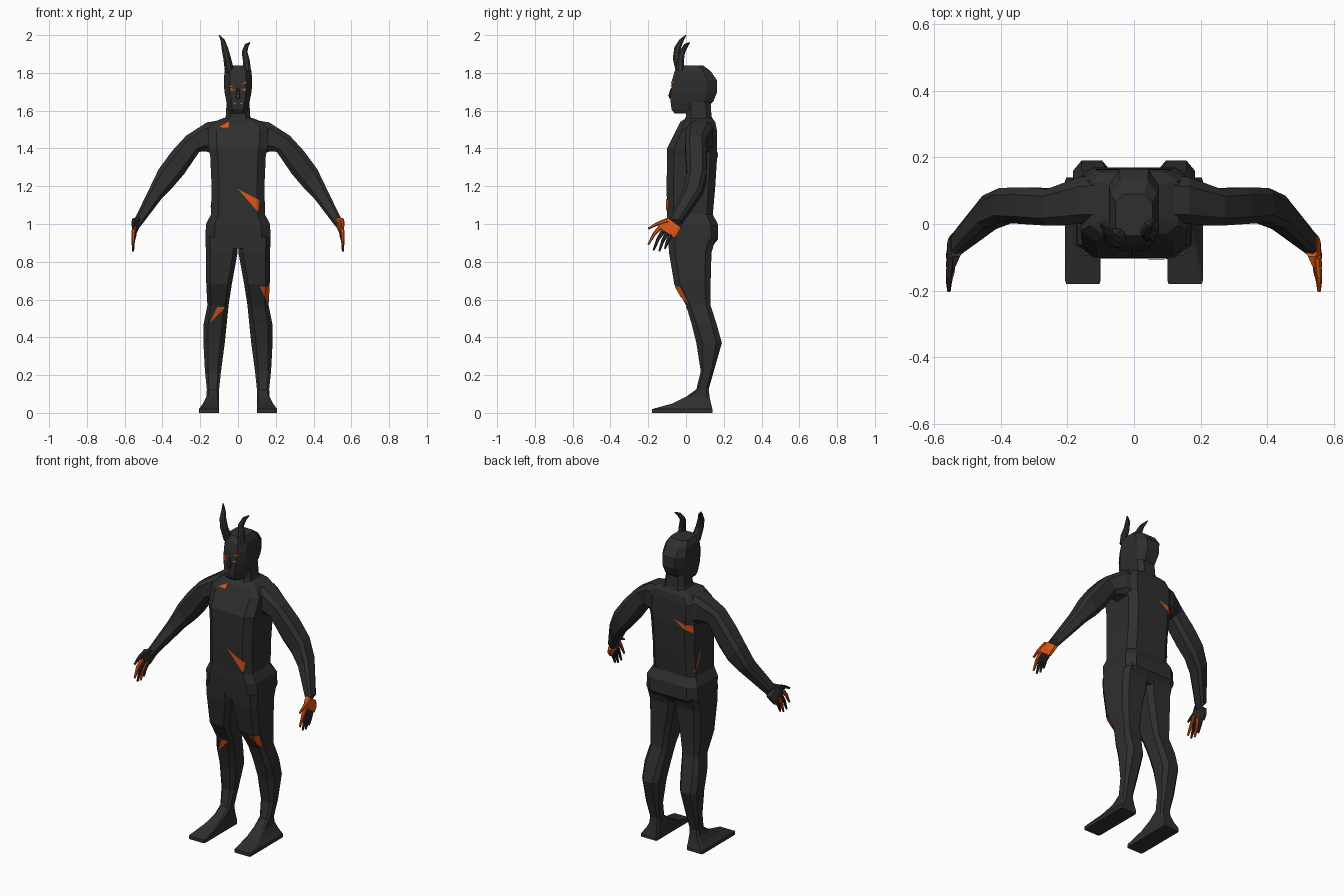
import bpy, bmesh
from mathutils import Vector as V
from mathutils.bvhtree import BVHTree

if "Cube" in bpy.data.objects:
    bpy.data.objects.remove(bpy.data.objects["Cube"])


def material(name, rgb):
    m = bpy.data.materials.new(name)
    m.diffuse_color = (*rgb, 1)
    m.use_nodes = True
    m.node_tree.nodes["Principled BSDF"].inputs["Base Color"].default_value = m.diffuse_color
    return m


DARK = material("charcoal", (0.028, 0.028, 0.028))
ORANGE = material("burnt orange", (0.75, 0.095, 0.009))


def finish(name, bm, mat):
    bmesh.ops.recalc_face_normals(bm, faces=bm.faces)
    me = bpy.data.meshes.new(name)
    bm.to_mesh(me)
    bm.free()
    me.materials.append(mat)
    ob = bpy.data.objects.new(name, me)
    bpy.context.collection.objects.link(ob)
    return ob


def section(c, a, b, k):
    """Chamfered rectangle around c with half axes a and b."""
    c, a, b = V(c), V(a), V(b)
    uv = [(1, -k), (1, k), (k, 1), (-k, 1), (-1, k), (-1, -k), (-k, -1), (k, -1)]
    return [c + a * u + b * v for u, v in uv]


def loft(name, rings, mat=DARK, side=1):
    bm = bmesh.new()
    rows = [[bm.verts.new((p.x * side, p.y, p.z)) for p in r] for r in rings]
    for r, q in zip(rows, rows[1:]):
        for i in range(len(r)):
            j = (i + 1) % len(r)
            bm.faces.new((r[i], r[j], q[j], q[i]))
    bm.faces.new(rows[0])
    bm.faces.new(rows[-1])
    return finish(name, bm, mat)


def level(z, x0, x1, y0, y1, k=0.65):
    return section(((x0 + x1) / 2, (y0 + y1) / 2, z), ((x1 - x0) / 2, 0, 0), (0, (y1 - y0) / 2, 0), k)


def rod(name, pts, radii, mat=DARK, side=1, n=(0, 1, 0)):
    """Tapered limb along a short path."""
    pts = [V(p) for p in pts]
    rings = []
    for i, (p, r) in enumerate(zip(pts, radii)):
        d = (pts[min(i + 1, len(pts) - 1)] - pts[max(i - 1, 0)]).normalized()
        a = d.cross(V(n)).normalized()
        rings.append(section(p, a * r, d.cross(a) * r, 0.5))
    return loft(name, rings, mat, side)


# Torso, neck and head: z, half width, front y, back y
def column(name, rows, k):
    return loft(name, [level(z, -h, h, f, b, k) for z, h, f, b in rows])


torso = column("torso", [
    (0.87, .16, -.088, .13), (0.92, .172, -.095, .17), (1.00, .17, -.10, .168),
    (1.05, .143, -.10, .142), (1.20, .14, -.103, .155), (1.36, .147, -.10, .165),
    (1.40, .155, -.10, .165), (1.50, .16, -.05, .163), (1.54, .13, -.03, .155),
    (1.56, .08, 0, .14)], 0.72)
column("neck", [(1.53, .085, -.02, .15), (1.57, .065, 0, .135), (1.65, .06, 0, .13)], 0.6)
head = column("head", [
    (1.585, .04, -.06, .06), (1.605, .05, -.076, .10), (1.65, .062, -.082, .145),
    (1.70, .072, -.08, .165), (1.76, .075, -.074, .165), (1.81, .071, -.06, .13),
    (1.84, .055, -.035, .09)], 0.58)
rod("nose", [(0, -.075, 1.72), (0, -.083, 1.68), (0, -.078, 1.665)], [.005, .011, .009])

# Horns
rod("long_horn", [(-.045, -.03, 1.81), (-.058, -.05, 1.88), (-.07, -.045, 1.93),
                  (-.08, -.025, 1.97), (-.10, 0, 2.0)], [.024, .02, .017, .011, .002])
rod("short_horn", [(.047, -.03, 1.81), (.045, -.03, 1.86), (.035, -.02, 1.91),
                   (.045, 0, 1.945), (.063, .018, 1.96)], [.022, .018, .015, .011, .003])

# Leg with foot: z, inner x, outer x, front y, back y, squareness
LEG = [(.93, 0, .172, -.095, .16, .72), (.85, .002, .17, -.09, .135, .72),
       (.68, .033, .168, -.062, .13, .68), (.57, .05, .162, 0, .13, .65),
       (.47, .06, .182, .03, .162, .6), (.37, .07, .183, .055, .19, .55),
       (.22, .09, .175, .078, .147, .6), (.125, .10, .165, .055, .12, .65),
       (.085, .10, .168, 0, .125, .75), (.05, .10, .185, -.07, .132, .85),
       (.02, .10, .207, -.18, .14, .93), (0, .10, .207, -.18, .14, .93)]
# Arm: upper outline x z, lower outline x z, front y, back y
ARM = [(.12, 1.545, .13, 1.37, 0, .145), (.165, 1.538, .17, 1.385, 0, .14),
       (.275, 1.467, .205, 1.382, -.005, .105), (.35, 1.385, .285, 1.265, 0, .11),
       (.42, 1.29, .345, 1.195, .005, .108), (.468, 1.19, .40, 1.14, -.015, .085),
       (.548, 1.025, .518, .985, -.095, -.025)]
# Fingers: base y z, middle y z, tip y z
FINGERS = {
    "thumb": [(-.10, 1.02), (-.155, 1.0), (-.2, .975)],
    "index_finger": [(-.135, .985), (-.17, .945), (-.2, .89)],
    "middle_finger": [(-.12, .965), (-.148, .92), (-.172, .86)],
    "ring_finger": [(-.10, .955), (-.123, .91), (-.142, .855)],
    "little_finger": [(-.08, .945), (-.097, .91), (-.112, .868)]}

legs = {}
for s, tag in ((1, "left"), (-1, "right")):
    legs[s] = loft(tag + "_leg", [level(*r) for r in LEG], side=s)
    loft(tag + "_arm", [
        section(((ux + lx) / 2, (f + b) / 2, (uz + lz) / 2),
                ((ux - lx) / 2, 0, (uz - lz) / 2), (0, (b - f) / 2, 0), 0.6)
        for ux, uz, lx, lz, f, b in ARM], side=s)
    # Palm: flat, tilted forward
    palm = [((.533, -.062, 1.008), .016, .75), ((.546, -.085, .985), .014, .95),
            ((.552, -.107, .958), .009, .95)]
    loft(tag + "_palm", [section(c, (t, 0, 0), V((0, -.047, .034)) * w, 0.7)
                         for c, t, w in palm], ORANGE if s > 0 else DARK, s)
    for f, path in FINGERS.items():
        hot = f in (("thumb", "index_finger") if s > 0 else ("index_finger", "ring_finger"))
        pts = [(x, y, z) for x, (y, z) in zip((.549, .555, .555), path)]
        rod(tag + "_" + f, pts, [.012, .009, .005], ORANGE if hot else DARK, s, (1, 0, 0))


# Thin painted patches, draped over a part along a view direction
def patch(name, part, tri, view):
    me = part.data
    tree = BVHTree.FromPolygons([v.co for v in me.vertices], [p.vertices for p in me.polygons])
    d = V(view)
    a, b, c = [V((p[0], 0, p[1])) if d.y else V((0, p[0], p[1])) for p in tri]
    n = 10
    bm = bmesh.new()
    grid = {}
    for i in range(n + 1):
        for j in range(n + 1 - i):
            p = a + (b - a) * i / n + (c - a) * j / n
            hit = tree.ray_cast(p - d * 2, d)[0] or tree.find_nearest(p - d * .3)[0]
            grid[i, j] = bm.verts.new(hit - d * .004)
    for i in range(n):
        for j in range(n - i):
            bm.faces.new((grid[i, j], grid[i + 1, j], grid[i, j + 1]))
            if i + j < n - 1:
                bm.faces.new((grid[i + 1, j], grid[i + 1, j + 1], grid[i, j + 1]))
    finish(name, bm, ORANGE)


FRONT, BACK, FLANK = (0, 1, 0), (0, -1, 0), (1, 0, 0)
patch("belly_patch", torso, [(0, 1.185), (.115, 1.125), (.105, 1.065)], FRONT)
patch("chest_patch", torso, [(-.10, 1.513), (-.048, 1.54), (-.05, 1.51)], FRONT)
patch("thigh_patch", legs[1], [(.115, .67), (.166, .67), (.16, .575)], FRONT)
patch("shin_patch", legs[-1], [(-.11, .56), (-.065, .56), (-.15, .475)], FRONT)
patch("back_patch", torso, [(-.03, 1.40), (-.143, 1.37), (-.143, 1.325)], BACK)
patch("flank_patch", torso, [(.06, 1.22), (.125, 1.07), (.085, 1.13)], FLANK)

# Face markings
for s in (1, -1):
    patch("eye", head, [(.018 * s, 1.71), (.043 * s, 1.72), (.038 * s, 1.705)], FRONT)
    patch("mouth_mark", head, [(.01 * s, 1.64), (.027 * s, 1.644), (.02 * s, 1.632)], FRONT)
patch("brow", head, [(.022, 1.745), (.052, 1.758), (.045, 1.743)], FRONT)
patch("brow", head, [(-.02, 1.725), (-.045, 1.735), (-.04, 1.724)], FRONT)
patch("nose_mark", bpy.data.objects["nose"], [(-.007, 1.682), (.007, 1.682), (0, 1.668)], FRONT)
